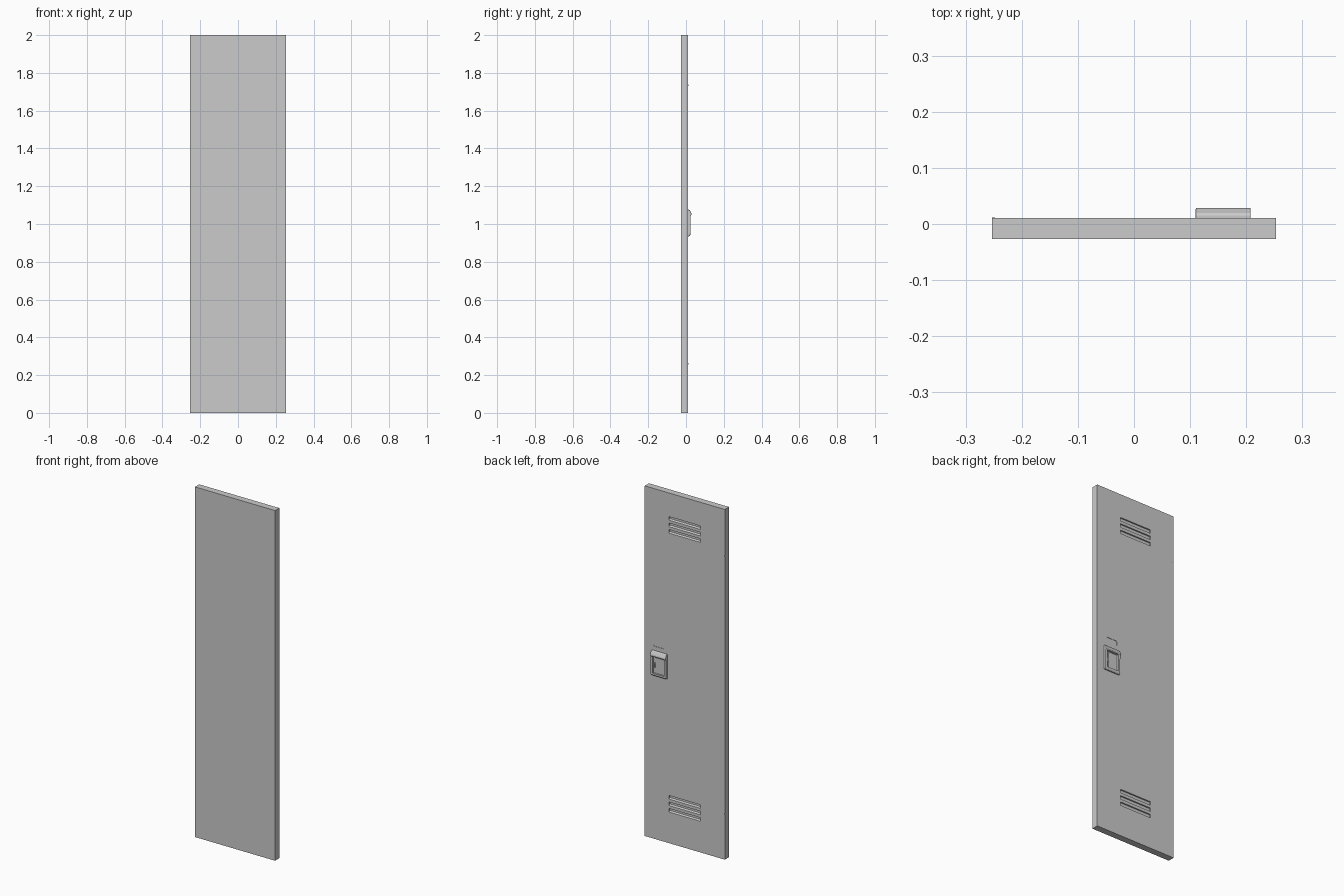
import bpy, bmesh

if "Cube" in bpy.data.objects:
    bpy.data.objects.remove(bpy.data.objects["Cube"])


def make_object(name, bm, hide=False):
    bmesh.ops.recalc_face_normals(bm, faces=bm.faces)
    mesh = bpy.data.meshes.new(name)
    bm.to_mesh(mesh)
    bm.free()
    ob = bpy.data.objects.new(name, mesh)
    bpy.context.collection.objects.link(ob)
    ob.hide_render = hide
    ob.hide_viewport = hide
    return ob


def prism(bm, profile, x0, x1):
    """Extrude a (y, z) profile from x0 to x1."""
    face = bm.faces.new([bm.verts.new((x0, y, z)) for y, z in profile])
    ext = bmesh.ops.extrude_face_region(bm, geom=[face])
    moved = [v for v in ext["geom"] if isinstance(v, bmesh.types.BMVert)]
    bmesh.ops.translate(bm, verts=moved, vec=(x1 - x0, 0, 0))


def box(bm, x0, x1, y0, y1, z0, z1):
    prism(bm, [(y0, z0), (y1, z0), (y1, z1), (y0, z1)], x0, x1)


def cut(ob, cutter):
    mod = ob.modifiers.new("cut", "BOOLEAN")
    mod.operation = "DIFFERENCE"
    mod.solver = "EXACT"
    mod.object = cutter


FACE = 0.011  # outer face of the door

# Door panel
bm = bmesh.new()
box(bm, -0.253, 0.253, -0.027, FACE, 0, 2)
door = make_object("door_panel", bm)

# Vent slots, three at the top and three at the bottom
bm = bmesh.new()
for z in (1.855, 1.818, 1.781, 0.262, 0.225, 0.188):
    prism(bm, [(0.02, z - 0.010), (FACE, z - 0.010), (0.003, z - 0.004),
               (0.003, z + 0.010), (0.02, z + 0.010)], -0.1, 0.1)
# Label groove above the latch: chamfered outline
outer = [(0.122, 1.105), (0.127, 1.1), (0.193, 1.1), (0.198, 1.105),
         (0.198, 1.125), (0.193, 1.13), (0.127, 1.13), (0.122, 1.125)]
face = bm.faces.new([bm.verts.new((x, 0.009, z)) for x, z in outer])
ext = bmesh.ops.extrude_face_region(bm, geom=[face])
bmesh.ops.translate(bm, verts=[v for v in ext["geom"] if isinstance(v, bmesh.types.BMVert)],
                    vec=(0, 0.01, 0))
cut(door, make_object("slot_cutter", bm, True))

# Latch housing with a sloping hood at the top
bm = bmesh.new()
prism(bm, [(0.008, 0.935), (0.018, 0.935), (0.023, 0.942), (0.024, 1.045),
           (0.029, 1.05), (0.028, 1.058), (0.02, 1.073), (0.016, 1.076), (0.008, 1.076)],
      0.110, 0.208)
housing = make_object("latch_housing", bm)
bev = housing.modifiers.new("bevel", "BEVEL")
bev.width = 0.002
bev.segments = 2

bm = bmesh.new()
box(bm, 0.123, 0.195, 0.013, 0.05, 0.950, 1.046)
cut(housing, make_object("recess_cutter", bm, True))

# Latch plate and lift tab inside the recess
bm = bmesh.new()
box(bm, 0.128, 0.184, 0.012, 0.016, 0.955, 1.040)
make_object("latch_plate", bm)
bm = bmesh.new()
box(bm, 0.180, 0.190, 0.012, 0.021, 0.985, 1.010)
tab = make_object("lift_tab", bm)
bev = tab.modifiers.new("bevel", "BEVEL")
bev.width = 0.002

# Small hinge knuckles on the opposite edge
for i, z in enumerate((1.735, 0.26)):
    bm = bmesh.new()
    box(bm, -0.253, -0.248, 0.009, 0.012, z - 0.004, z + 0.004)
    make_object(f"hinge_{i + 1}", bm)
